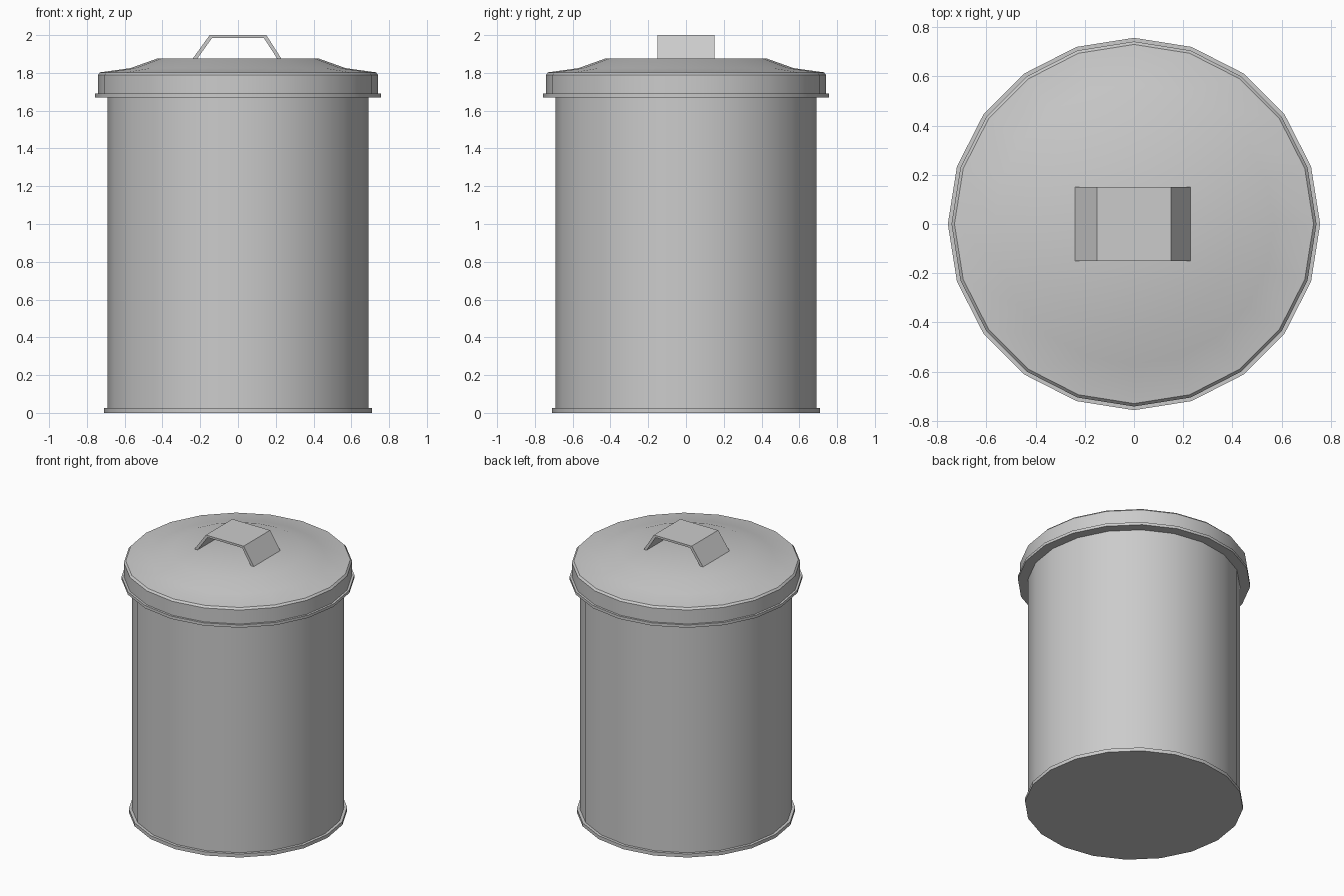
import bpy, bmesh, math

if "Cube" in bpy.data.objects:
    bpy.data.objects.remove(bpy.data.objects["Cube"])

SIDES = 20


def finish(name, bm, smooth):
    bmesh.ops.recalc_face_normals(bm, faces=bm.faces[:])
    mesh = bpy.data.meshes.new(name)
    bm.to_mesh(mesh)
    bm.free()
    ob = bpy.data.objects.new(name, mesh)
    bpy.context.collection.objects.link(ob)
    if smooth:
        bpy.ops.object.select_all(action='DESELECT')
        ob.select_set(True)
        bpy.context.view_layer.objects.active = ob
        bpy.ops.object.shade_smooth_by_angle(angle=math.radians(35))
    return ob


def lathe(name, profile):
    """Turn an (r, z) profile round z; both ends are closed with flat caps."""
    bm = bmesh.new()
    rings = []
    for r, z in profile:
        rings.append([bm.verts.new((r * math.cos(math.tau * i / SIDES),
                                    r * math.sin(math.tau * i / SIDES), z))
                      for i in range(SIDES)])
    for low, high in zip(rings, rings[1:]):
        for i in range(SIDES):
            j = (i + 1) % SIDES
            bm.faces.new((low[i], low[j], high[j], high[i]))
    bm.faces.new(rings[0])
    bm.faces.new(rings[-1])
    return finish(name, bm, True)


# Bin body with the foot ring
lathe("bin_body", [(0.71, 0), (0.71, 0.025), (0.69, 0.025), (0.69, 1.67)])

# Lid: flared rim, skirt, dished shoulder and flat crown
lathe("lid", [(0.69, 1.67), (0.757, 1.67), (0.757, 1.69), (0.742, 1.69),
              (0.742, 1.79), (0.73, 1.803), (0.57, 1.825), (0.43, 1.875)])

# Handle: bent strap extruded along y
outline = [(-0.24, 1.875), (-0.15, 2.0), (0.15, 2.0), (0.23, 1.875),
           (0.208, 1.875), (0.137, 1.985), (-0.137, 1.985), (-0.216, 1.875)]
bm = bmesh.new()
front = [bm.verts.new((x, -0.15, z)) for x, z in outline]
back = [bm.verts.new((x, 0.15, z)) for x, z in outline]
n = len(outline)
for i in range(n):
    j = (i + 1) % n
    bm.faces.new((front[i], front[j], back[j], back[i]))
# Strap edges as three quads per side
for side in (front, back):
    for i in range(3):
        bm.faces.new((side[i], side[i + 1], side[6 - i], side[7 - i]))
finish("lid_handle", bm, False)
